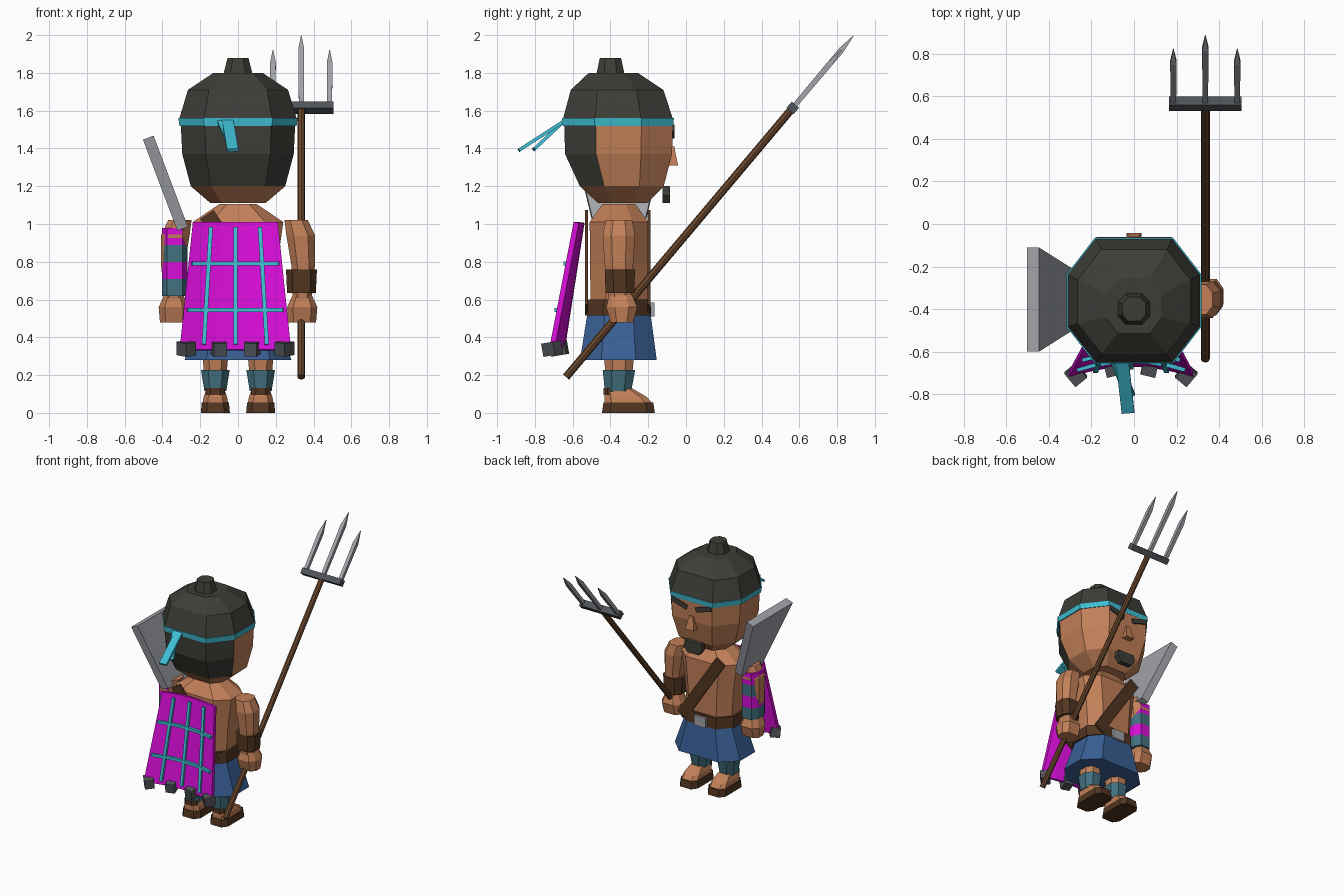
import bpy, bmesh, math
from mathutils import Vector

if "Cube" in bpy.data.objects:
    bpy.data.objects.remove(bpy.data.objects["Cube"])

COLOURS = {
    "skin": (0.54, 0.215, 0.098), "charcoal": (0.048, 0.047, 0.039),
    "cyan": (0.05, 0.52, 0.66), "slate_teal": (0.055, 0.165, 0.215),
    "magenta": (0.68, 0.004, 0.68), "leather": (0.085, 0.036, 0.015),
    "wood": (0.14, 0.062, 0.026), "blue": (0.04, 0.115, 0.30),
    "steel": (0.36, 0.37, 0.40), "iron": (0.08, 0.088, 0.098)}
MATS = {}
for key, rgb in COLOURS.items():
    MATS[key] = bpy.data.materials.new(key)
    MATS[key].diffuse_color = (*rgb, 1)


def finish(name, bm, *mats):
    bmesh.ops.remove_doubles(bm, verts=bm.verts, dist=1e-5)
    bmesh.ops.recalc_face_normals(bm, faces=bm.faces)
    me = bpy.data.meshes.new(name)
    bm.to_mesh(me)
    bm.free()
    for m in mats:
        me.materials.append(MATS[m])
    ob = bpy.data.objects.new(name, me)
    bpy.context.collection.objects.link(ob)
    return ob


def skin_rings(bm, rings):
    rows = [[bm.verts.new(p) for p in r] for r in rings]
    n = len(rows[0])
    for a, b in zip(rows, rows[1:]):
        for i in range(n):
            j = (i + 1) % n
            bm.faces.new((a[i], a[j], b[j], b[i]))
    bm.faces.new(rows[0][::-1])
    bm.faces.new(rows[-1])


def loft(name, rings, *mats, fx=0.5, fy=0.45):
    """Stack of chamfered rectangles: (z, centre x, centre y, half x, half y)."""
    bm = bmesh.new()
    corner = [(fx, -1), (1, -fy), (1, fy), (fx, 1), (-fx, 1), (-1, fy), (-1, -fy), (-fx, -1)]
    skin_rings(bm, [[(cx + a * hx, cy + b * hy, z) for a, b in corner]
                    for z, cx, cy, hx, hy in rings])
    return finish(name, bm, *mats)


def beam(name, stations, side, mat):
    """Rectangular bar through stations (point, width along side, thickness)."""
    bm = bmesh.new()
    pts = [Vector(s[0]) for s in stations]
    d = (pts[-1] - pts[0]).normalized()
    s = Vector(side)
    s = (s - d * s.dot(d)).normalized()
    t = d.cross(s)
    skin_rings(bm, [[p + s * w / 2 * a + t * h / 2 * b
                     for a, b in ((-1, -1), (1, -1), (1, 1), (-1, 1))]
                    for p, (_, w, h) in zip(pts, stations)])
    return finish(name, bm, mat)


# head with hair on the three rear sides
head = loft("head", [(1.11, 0, -.335, .145, .13), (1.2, 0, -.34, .25, .222),
                     (1.37, 0, -.357, .295, .283), (1.53, 0, -.357, .303, .288)],
            "skin", "charcoal", fx=0.58, fy=0.42)
for f in head.data.polygons:
    if f.normal.y < -0.3 and f.center.z > 1.2:
        f.material_index = 1

# helmet, band and knot tails
loft("helmet", [(1.55, 0, -.36, .313, .293), (1.71, 0, -.365, .265, .245),
                (1.80, 0, -.385, .13, .13)], "charcoal", fx=0.58, fy=0.42)
loft("helmet_knob", [(1.79, 0, -.40, .078, .075), (1.88, 0, -.40, .055, .056)], "charcoal")
loft("head_band", [(1.52, 0, -.36, .31, .292), (1.56, 0, -.36, .316, .296)],
     "cyan", fx=0.58, fy=0.42)
beam("band_tail_long", [((-.055, -.645, 1.545), .06, .018), ((-.028, -.885, 1.39), .06, .018)],
     (1, 0, 0), "cyan")
beam("band_tail_short", [((-.085, -.645, 1.545), .05, .018), ((-.02, -.805, 1.395), .05, .018)],
     (1, 0, 0), "cyan")

# face
for s, n in ((-1, "left"), (1, "right")):
    beam("brow_" + n, [((s * .04, -.073, 1.47), .036, .026), ((s * .17, -.073, 1.51), .036, .026)],
         (0, 0, 1), "charcoal")
loft("nose", [(1.31, 0, -.075, .036, .033), (1.41, 0, -.078, .018, .016)], "skin", fx=1, fy=1)
loft("goatee", [(1.11, 0, -.105, .05, .02), (1.15, 0, -.105, .078, .02),
                (1.2, 0, -.105, .07, .02)], "charcoal", fx=1, fy=1)

# torso, belt, skirt
loft("torso", [(.53, 0, -.355, .19, .15), (.8, 0, -.355, .21, .153),
               (1.01, 0, -.355, .24, .155), (1.105, 0, -.355, .1, .088)], "skin", fx=.6)
loft("belt", [(.515, 0, -.36, .215, .175), (.6, 0, -.36, .21, .172)], "leather", fx=.6)
beam("buckle", [((0, -.178, .51), .1, .02), ((0, -.178, .585), .1, .02)], (1, 0, 0), "steel")
loft("skirt", [(.28, 0, -.358, .283, .203), (.52, 0, -.355, .2, .168)], "blue", fx=.6)
for y, n in ((-.195, "front"), (-.528, "back")):
    beam("chest_strap_" + n, [((-.165, y, 1.05), .085, .016), ((.17, y, .55), .085, .016)],
         (1, 0, 0), "leather")

# arms, mirrored
for s, n in ((-1, "left"), (1, "right")):
    loft("arm_" + n, [(.6, s * .34, -.35, .05, .06), (.78, s * .345, -.355, .062, .075),
                      (.94, s * .332, -.355, .076, .086), (1.02, s * .308, -.355, .062, .07)], "skin")
    loft("hand_" + n, [(.478, s * .338, -.34, .075, .06), (.56, s * .34, -.34, .08, .082),
                       (.625, s * .34, -.345, .05, .06)], "skin", fx=.6)
loft("bracer", [(.635, .336, -.35, .076, .076), (.76, .336, -.35, .082, .08)], "leather", fx=.6)
for i in range(4):
    z = .62 + i * .09
    loft("sleeve_band_%d" % (i + 1), [(z, -.335, -.355, .067, .085), (z + .09, -.335, -.355, .067, .085)],
         "magenta" if i % 2 else "slate_teal", fx=.6)

# shoulder guard
beam("shoulder_guard", [((-.293, -.355, .975), .26, .06), ((-.475, -.355, 1.457), .49, .06)],
     (0, 1, 0), "steel")

# legs, mirrored
for s, n in ((-1, "left"), (1, "right")):
    x = s * .12
    loft("leg_" + n, [(.1, x, -.355, .05, .06), (.3, x, -.355, .068, .08)], "skin")
    loft("shin_guard_" + n, [(.115, x, -.36, .058, .07), (.228, x, -.355, .076, .086)], "slate_teal")
    loft("foot_" + n, [(.05, x, -.305, .068, .127), (.085, x, -.32, .062, .112),
                       (.13, x, -.355, .045, .07)], "skin", fx=.6, fy=.7)
    loft("sandal_" + n, [(0, x, -.305, .077, .14), (.055, x, -.305, .072, .132)],
         "leather", fx=.6, fy=.7)
    loft("ankle_strap_" + n, [(.095, x, -.40, .052, .037), (.132, x, -.40, .052, .037)], "leather")


# cape: a tapered sheet whose side edges curl backwards
def cape_point(u, v, lift=0.0):
    """u from -1 to 1 across, v from 0 at the top to 1 at the hem."""
    half = .225 + .07 * v
    y = -.565 - .105 * v - (.03 + .025 * v) * u * u
    return Vector((-.014 + u * half, y - lift, 1.01 - .675 * v))


bm = bmesh.new()
US = [-1 + i / 3 for i in range(7)]
cols = []
for u in US:
    a, b = cape_point(u, 0), cape_point(u, 1)
    k = Vector((0, .028, -.004))
    cols.append([a, a + k, b + k, b])
skin_rings(bm, cols)
finish("cape", bm, "magenta")

# net cords on the cape
for i, u in enumerate((-.57, 0, .57)):
    beam("cord_down_%d" % (i + 1), [(cape_point(u, .04, .006), .022, .022),
                                    (cape_point(u, .96, .006), .022, .022)], (1, 0, 0), "cyan")
for i, v in enumerate((.325, .69)):
    us = [u * .93 for u in US]
    for j, (a, b) in enumerate(zip(us, us[1:])):
        beam("cord_across_%d_%d" % (i + 1, j + 1), [(cape_point(a, v, .006), .022, .022),
             (cape_point(b, v, .006), .022, .022)], (0, 0, 1), "cyan")

# hem weights
for i, u in enumerate((-.88, -.3, .3, .88)):
    c = cape_point(u, 1) + Vector((0, .01, .005))
    ang = -u * .8
    beam("hem_weight_%d" % (i + 1), [(c + Vector((0, 0, -.035)), .07, .08), (c + Vector((0, -.012, .035)), .07, .08)],
         (math.cos(ang), math.sin(ang), 0), "iron")

# trident
base, top = Vector((.335, -.635, .19)), Vector((.335, .565, 1.615))
d = (top - base).normalized()
bpy.ops.mesh.primitive_cylinder_add(vertices=8, radius=.021, depth=(top - base).length,
                                    location=(base + top) / 2,
                                    rotation=d.to_track_quat('Z', 'Y').to_euler())
shaft = bpy.context.object
shaft.name = "trident_shaft"
shaft.data.materials.append(MATS["wood"])
beam("trident_crossbar", [(top - d * .022, .34, .05), (top + d * .022, .34, .05)], (1, 0, 0), "iron")
for x, length, n in ((-.15, .4, "left"), (0, .5, "middle"), (.15, .4, "right")):
    p = top + Vector((x, 0, 0))
    beam("trident_tine_" + n, [(p, .026, .026), (p + d * (length - .1), .03, .03),
                               (p + d * length, .003, .003)], (1, 0, 0), "steel")

for m in bpy.data.materials:
    if m.users and not m.is_grease_pencil:
        m.use_nodes = True
        m.node_tree.nodes["Principled BSDF"].inputs["Base Color"].default_value = m.diffuse_color
